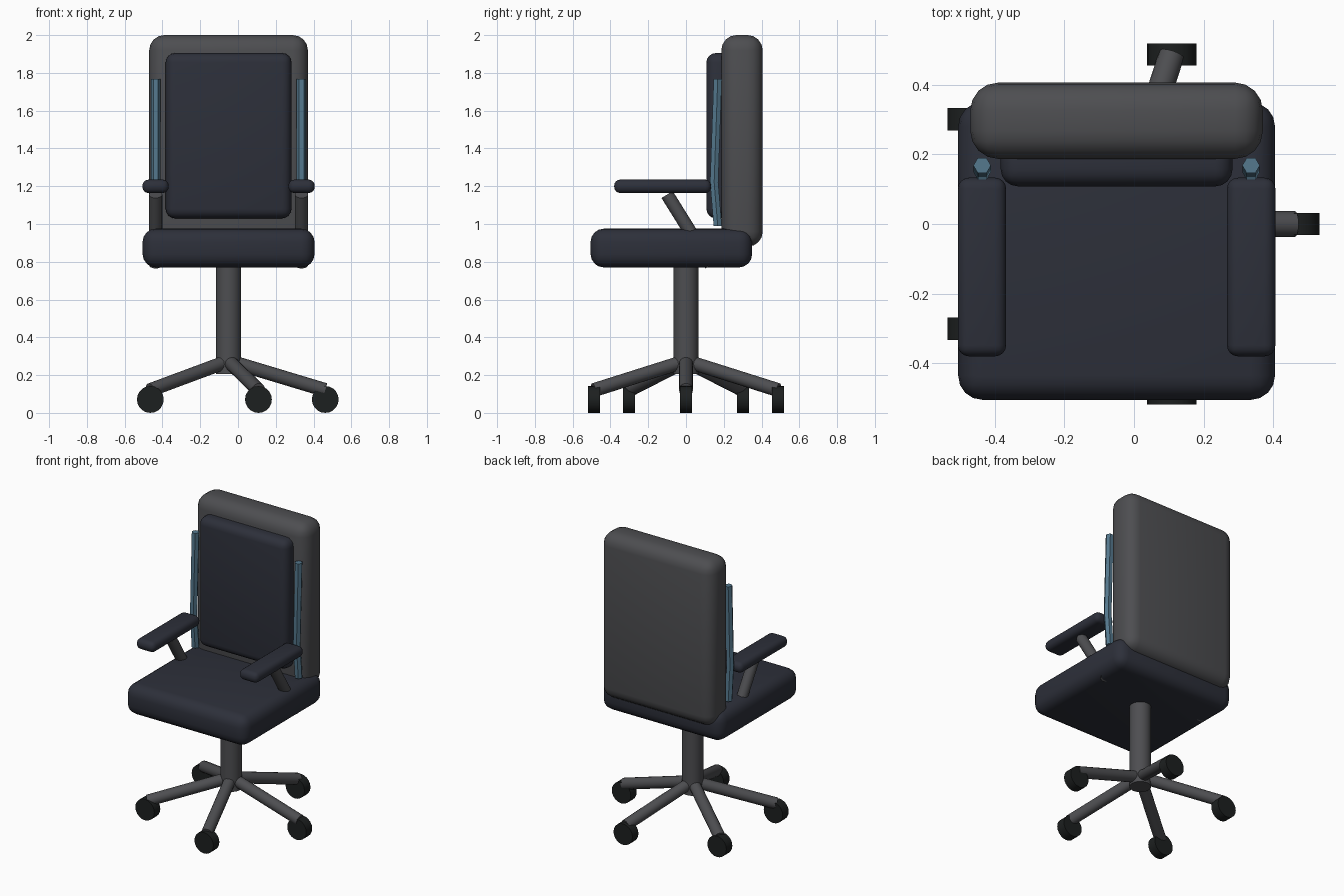
import bpy, bmesh, math
from mathutils import Vector

if "Cube" in bpy.data.objects:
    bpy.data.objects.remove(bpy.data.objects["Cube"])

CX = -0.05  # chair's own centre line


def material(name, rgb):
    m = bpy.data.materials.new(name)
    m.diffuse_color = (*rgb, 1)
    m.use_nodes = True
    m.node_tree.nodes["Principled BSDF"].inputs["Base Color"].default_value = m.diffuse_color
    return m


NAVY = material("navy_fabric", (0.026, 0.029, 0.042))
GREY = material("dark_grey", (0.075, 0.076, 0.082))
BLACK = material("black_rubber", (0.012, 0.014, 0.014))
BLUE = material("blue_metal", (0.09, 0.19, 0.27))


def finish(bm, name, mat, angle=40):
    bmesh.ops.recalc_face_normals(bm, faces=bm.faces)
    mesh = bpy.data.meshes.new(name)
    bm.to_mesh(mesh)
    bm.free()
    ob = bpy.data.objects.new(name, mesh)
    bpy.context.collection.objects.link(ob)
    mesh.materials.append(mat)
    bpy.ops.object.select_all(action='DESELECT')
    ob.select_set(True)
    bpy.context.view_layer.objects.active = ob
    bpy.ops.object.shade_smooth_by_angle(angle=math.radians(angle))
    return ob


def rounded_box(name, lo, hi, bevel, mat):
    lo, hi = Vector(lo), Vector(hi)
    bm = bmesh.new()
    bmesh.ops.create_cube(bm, size=1)
    for v in bm.verts:
        v.co = (lo + hi) / 2 + v.co * (hi - lo)
    bmesh.ops.bevel(bm, geom=bm.edges[:], offset=bevel, segments=4,
                    profile=0.5, affect='EDGES')
    return finish(bm, name, mat)


def rod(name, a, b, radius, mat, sides=16):
    a, b = Vector(a), Vector(b)
    bm = bmesh.new()
    bmesh.ops.create_cone(bm, cap_ends=True, segments=sides, radius1=radius,
                          radius2=radius, depth=(b - a).length)
    bm.transform((b - a).to_track_quat('Z', 'Y').to_matrix().to_4x4())
    bmesh.ops.translate(bm, verts=bm.verts, vec=(a + b) / 2)
    return finish(bm, name, mat)


def bent_tube(name, x, path, radius, mat, sides=6):
    # horizontal rings along a near-vertical (y, z) path
    bm = bmesh.new()
    rings = []
    for y, z in path:
        rings.append([bm.verts.new((x + radius * math.cos(math.tau * i / sides),
                                    y + radius * math.sin(math.tau * i / sides), z))
                      for i in range(sides)])
    for r0, r1 in zip(rings, rings[1:]):
        for i in range(sides):
            j = (i + 1) % sides
            bm.faces.new((r0[i], r0[j], r1[j], r1[i]))
    bm.faces.new(rings[0])
    bm.faces.new(rings[-1])
    return finish(bm, name, mat)


# seat and backrest
rounded_box("seat", (CX - 0.455, -0.505, 0.77), (CX + 0.455, 0.35, 0.975), 0.07, NAVY)
rounded_box("backrest", (CX - 0.42, 0.187, 0.88), (CX + 0.42, 0.406, 2.0), 0.08, GREY)
rounded_box("back_cushion", (CX - 0.333, 0.108, 1.03), (CX + 0.333, 0.25, 1.905), 0.05, NAVY)

# armrests, their struts and the blue side rods
for side, s in (("left", -1), ("right", 1)):
    x0, x1 = sorted((CX + s * 0.317, CX + s * 0.456))
    rounded_box(f"{side}_armrest", (x0, -0.38, 1.164), (x1, 0.133, 1.235), 0.032, NAVY)
    xs = CX + s * 0.386
    rod(f"{side}_arm_strut", (xs, -0.1, 1.156), (xs, 0.132, 0.783), 0.035, GREY)
    bent_tube(f"{side}_side_rod", xs, [(0.168, 0.99), (0.149, 1.22), (0.168, 1.767)],
              0.025, BLUE)

# column and five-legged base with wheels
rod("column", (CX, 0, 0.206), (CX, 0, 0.85), 0.066, GREY, 24)
for i in range(5):
    a = math.tau * i / 5
    x, y = CX + 0.512 * math.cos(a), 0.512 * math.sin(a)
    rod(f"base_leg_{i + 1}", (CX, 0, 0.275), (x, y, 0.121), 0.037, GREY)
    rod(f"wheel_{i + 1}", (x, y - 0.032, 0.071), (x, y + 0.032, 0.071), 0.071, BLACK, 20)
